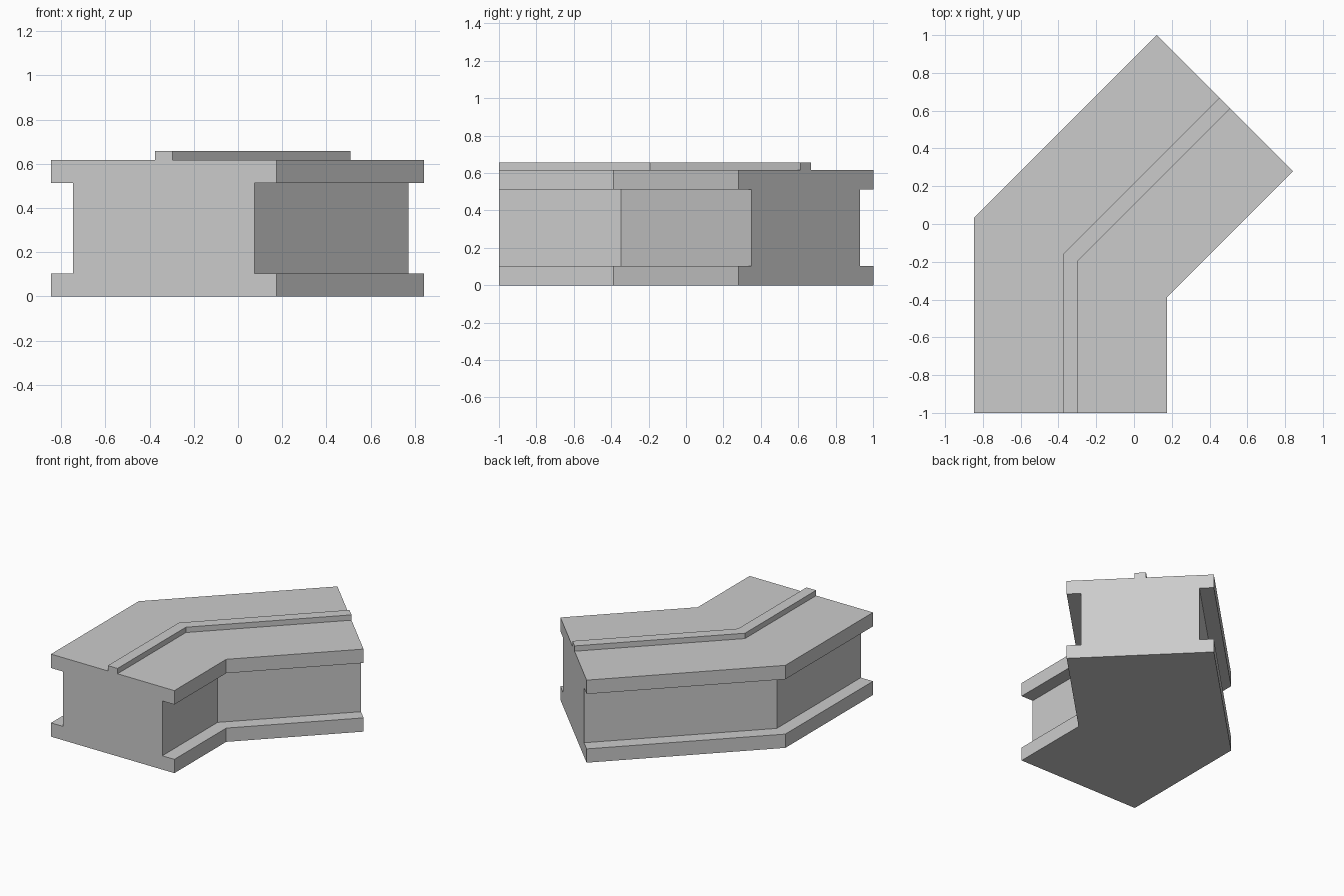
import bpy, bmesh, math

if "Cube" in bpy.data.objects:
    bpy.data.objects.remove(bpy.data.objects["Cube"])

S = math.sqrt(0.5)
T = math.tan(math.radians(22.5))
CX, BEND_Y, LEG = -0.336, -0.1765, 1.156  # centre line, bend and angled leg length


def station(kind, u, z):
    """Map a cross-section point (u across, z up) to one station of the bent path."""
    if kind == "start":
        return (CX + u, -1.0, z)
    if kind == "bend":  # mitred joint
        return (CX + u, BEND_Y - u * T, z)
    return (CX + (LEG + u) * S, BEND_Y + (LEG - u) * S, z)


def sweep(name, profile):
    """Sweep a closed cross-section along the bent path."""
    bm = bmesh.new()
    rings = [[bm.verts.new(station(k, u, z)) for u, z in profile]
             for k in ("start", "bend", "end")]
    n = len(profile)
    for a, b in zip(rings, rings[1:]):
        for i in range(n):
            j = (i + 1) % n
            bm.faces.new((a[i], a[j], b[j], b[i]))
    bm.faces.new(rings[0])
    bm.faces.new(rings[-1][::-1])
    bmesh.ops.recalc_face_normals(bm, faces=bm.faces)
    me = bpy.data.meshes.new(name)
    bm.to_mesh(me)
    bm.free()
    ob = bpy.data.objects.new(name, me)
    bpy.context.collection.objects.link(ob)
    return ob


def mirrored(half):
    """Complete a right-hand half profile, listed bottom to top."""
    return half + [(-u, z) for u, z in reversed(half)]


# Wall body: base ledge, recessed web and overhanging top slab
sweep("wall_body", mirrored([(0.51, 0.0), (0.51, 0.103), (0.41, 0.103),
                             (0.41, 0.513), (0.51, 0.513), (0.51, 0.617)]))

# Narrow ridge along the top
sweep("top_ridge", mirrored([(0.04, 0.617), (0.04, 0.657)]))
